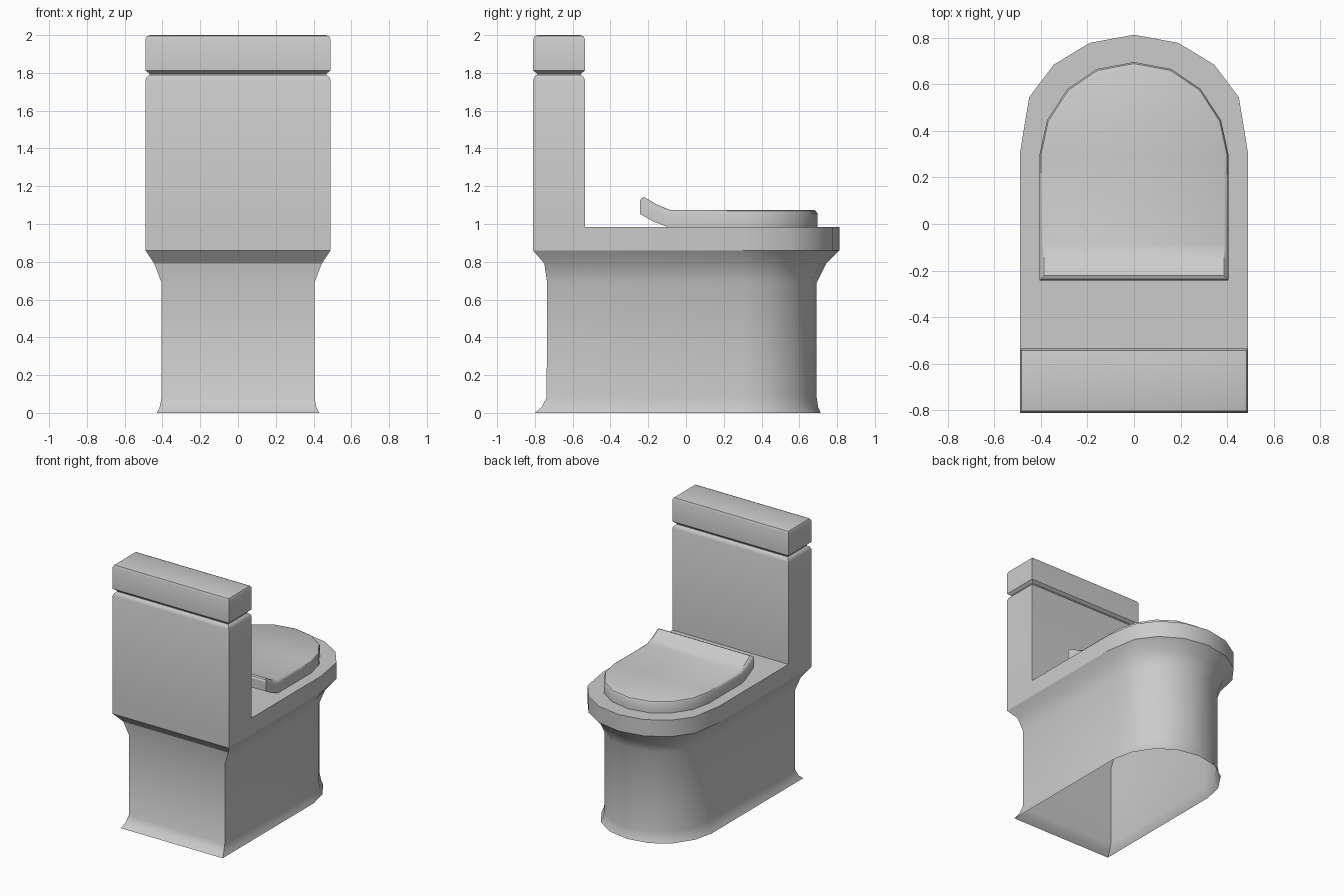
import bpy, bmesh, math

if "Cube" in bpy.data.objects:
    bpy.data.objects.remove(bpy.data.objects["Cube"])

ROUND = [(0.922, 0.367), (0.704, 0.709), (0.395, 0.924)]   # base and seat nose
BLUNT = [(0.918, 0.476), (0.704, 0.748), (0.388, 0.932)]   # rim nose
TANK_Y = -0.535


def outline(hw, front, rear_ys, nose, start=0.30):
    """Counter-clockwise D-shaped outline: straight sides, faceted nose."""
    right = [(hw, y) for y in rear_ys] + [(hw, start)]
    right += [(hw * fx, start + (front - start) * fy) for fx, fy in nose]
    return right + [(0, front)] + [(-x, y) for x, y in reversed(right)]


def bridge(bm, a, b):
    n = len(a)
    for i in range(n):
        j = (i + 1) % n
        bm.faces.new((a[i], a[j], b[j], b[i]))


def cap(bm, r, up=True):
    """Close a mirrored outline with strips running left to right."""
    n = len(r)
    for i in range(n // 2):
        f = [r[i], r[i + 1], r[n - 2 - i], r[n - 1 - i]]
        f = list(dict.fromkeys(f))
        if len(f) > 2:
            bm.faces.new(f if up else f[::-1])


def finish(bm, name):
    me = bpy.data.meshes.new(name)
    bm.to_mesh(me)
    bm.free()
    ob = bpy.data.objects.new(name, me)
    bpy.context.collection.objects.link(ob)
    bpy.ops.object.select_all(action='DESELECT')
    ob.select_set(True)
    bpy.context.view_layer.objects.active = ob
    bpy.ops.object.shade_smooth_by_angle(angle=math.radians(30))


# Bowl, open underneath: z, half width, front, back, nose
bm = bmesh.new()
rows = [(0.0, 0.43, 0.713, -0.80, ROUND), (0.03, 0.415, 0.70, -0.765, ROUND),
        (0.08, 0.405, 0.692, -0.738, ROUND), (0.69, 0.405, 0.692, -0.735, ROUND),
        (0.79, 0.443, 0.742, -0.75, ROUND), (0.86, 0.49, 0.812, -0.81, BLUNT),
        (0.985, 0.49, 0.812, -0.81, BLUNT)]
prev = None
for z, hw, front, back, nose in rows:
    ring = [bm.verts.new((x, y, z)) for x, y in outline(hw, front, (back, TANK_Y), nose)]
    if prev:
        bridge(bm, prev, ring)
    prev = ring
cap(bm, prev[1:-1])

# Tank and its lid rise from the back of the deck: z, inset
loop = [prev[0], prev[1], prev[-2], prev[-1]]
for z, d in [(1.762, 0), (1.778, 0.007), (1.79, 0.022), (1.797, 0.02), (1.813, 0),
             (1.978, 0), (1.994, 0.008), (2.0, 0.025)]:
    x, y0, y1 = 0.49 - d, -0.81 + d, TANK_Y - d
    new = [bm.verts.new((px, py, z)) for px, py in ((x, y0), (x, y1), (-x, y1), (-x, y0))]
    bridge(bm, loop, new)
    loop = new
bm.faces.new(loop)
finish(bm, "bowl_and_tank")

# Seat cover with an upturned rear edge
bm = bmesh.new()
pts = outline(0.405, 0.695, (-0.243, -0.17, -0.10), ROUND)
lift = [0.068, 0.027, 0] + [0] * (len(pts) - 6) + [0, 0.027, 0.068]
prev = None
for h, s in [(0, 1), (0.072, 1), (0.084, 0.985), (0.09, 0.955)]:
    ring = [bm.verts.new((x * s, 0.226 + (y - 0.226) * s, 0.985 + h + l))
            for (x, y), l in zip(pts, lift)]
    if prev:
        bridge(bm, prev, ring)
    else:
        cap(bm, ring, up=False)
    prev = ring
cap(bm, prev)
finish(bm, "seat_cover")
